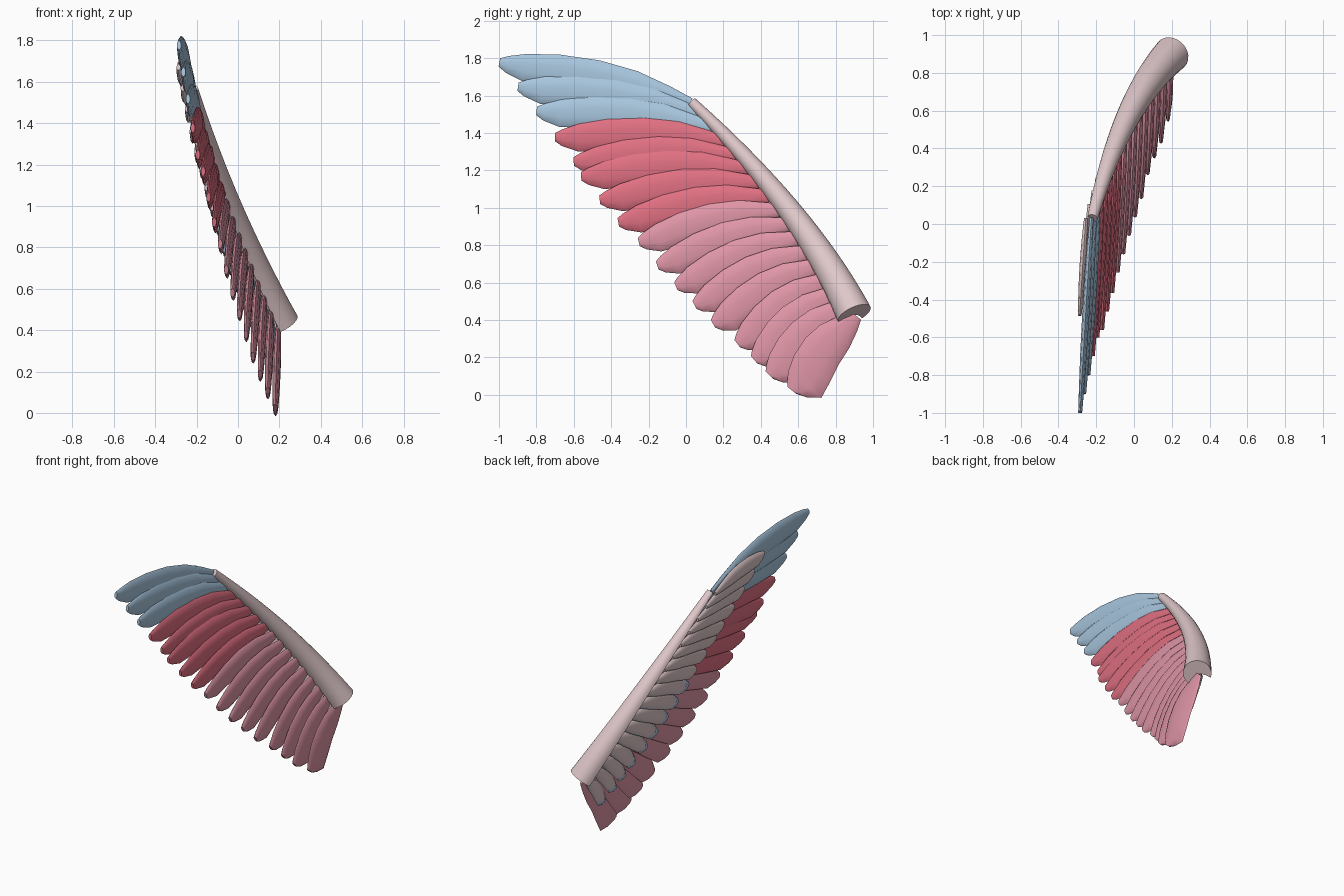
import bpy, bmesh, math
from mathutils import Vector

if "Cube" in bpy.data.objects:
    bpy.data.objects.remove(bpy.data.objects["Cube"])


def make_material(name, srgb):
    rgb = [(c / 255 / 12.92) if c < 11 else ((c / 255 + 0.055) / 1.055) ** 2.4 for c in srgb]
    mat = bpy.data.materials.new(name)
    mat.use_nodes = True
    mat.diffuse_color = (*rgb, 1)
    mat.node_tree.nodes["Principled BSDF"].inputs["Base Color"].default_value = (*rgb, 1)
    return mat


PALE = make_material("pale_pink", (224, 200, 202))
BLUE = make_material("sky_blue", (168, 198, 222))
RED = make_material("rose_red", (224, 112, 130))
PINK = make_material("soft_pink", (224, 150, 167))


def loft(name, rings, mat):
    """Skin a list of closed rings and cap both ends."""
    bm = bmesh.new()
    loops = [[bm.verts.new(p) for p in ring] for ring in rings]
    for a, b in zip(loops, loops[1:]):
        n = len(a)
        for k in range(n):
            bm.faces.new((a[k], a[(k + 1) % n], b[(k + 1) % n], b[k]))
    bm.faces.new(loops[0])
    bm.faces.new(loops[-1])
    bmesh.ops.recalc_face_normals(bm, faces=bm.faces)
    mesh = bpy.data.meshes.new(name)
    bm.to_mesh(mesh)
    bm.free()
    mesh.materials.append(mat)
    obj = bpy.data.objects.new(name, mesh)
    bpy.context.collection.objects.link(obj)
    bpy.ops.object.select_all(action='DESELECT')
    obj.select_set(True)
    bpy.context.view_layer.objects.active = obj
    bpy.ops.object.shade_smooth_by_angle(angle=math.radians(40))
    return obj


# Curve of the leading arm
START = Vector((-0.22, 0.03, 1.565))
BEND = Vector((-0.07, 0.635, 0.985))
END = Vector((0.2, 0.9, 0.43))


def arm_point(t):
    return START * (1 - t) ** 2 + BEND * 2 * t * (1 - t) + END * t * t


def arm_tangent(t):
    return ((BEND - START) * (1 - t) + (END - BEND) * t).normalized()


# Leading arm: tapered tube with a hollow along its inner side
def arm_ring(t):
    centre, tangent = arm_point(t), arm_tangent(t)
    opening = Vector((-0.8, -0.5, -0.3))
    opening = (opening - tangent * opening.dot(tangent)).normalized()
    side = tangent.cross(opening)
    radius = 0.028 + 0.068 * t
    ring = []
    for k in range(17):
        a = math.radians(55 + 250 * k / 16)
        ring.append(centre + radius * (opening * math.cos(a) + side * math.sin(a)))
    for k in range(1, 6):
        w = 1 - k / 3
        depth = 0.57 - 0.5 * (1 - w * w)
        ring.append(centre + radius * (opening * depth - side * 0.8 * w))
    return ring


loft("wing_arm", [arm_ring(k / 16) for k in range(17)], PALE)

# Feather outline: position along the quill, leading and trailing width
OUTLINE = [
    (0.0, 0.02, 0.02), (0.12, 0.06, 0.03), (0.3, 0.107, 0.04),
    (0.5, 0.125, 0.045), (0.7, 0.115, 0.055), (0.87, 0.085, 0.062),
    (0.96, 0.055, 0.035), (1.0, 0.035, 0.01),
]


def feather(name, root, tip, mat, width=1.0, trail=1.0, thick=0.02):
    quill = tip - root
    lead_dir = Vector((0, quill.z, -quill.y)).normalized()
    rings = []
    for t, lead, back in OUTLINE:
        lead, back = lead * width, back * width * trail
        middle = root + quill * t + lead_dir * (lead - back) / 2
        half = (lead + back) / 2
        depth = thick * (0.35 + 0.65 * math.sin(math.pi * (0.1 + 0.8 * t)))
        rings.append([middle + lead_dir * half * math.cos(a) + Vector((depth * math.sin(a), 0, 0))
                      for a in (math.tau * k / 10 for k in range(10))])
    return loft(name, rings, mat)


# Flight feather tips, from the top of the wing down
TIPS = [
    (-1.0, 1.765), (-0.9, 1.635), (-0.8, 1.505), (-0.7, 1.365), (-0.6, 1.235),
    (-0.56, 1.155), (-0.46, 1.03), (-0.36, 0.91), (-0.25, 0.805), (-0.15, 0.68),
    (-0.05, 0.57), (0.05, 0.47), (0.15, 0.37), (0.28, 0.265), (0.37, 0.18),
    (0.45, 0.1), (0.57, 0.02),
]
LAST = len(TIPS) - 1

for i, (y, z) in enumerate(TIPS):
    s = i / LAST
    root = arm_point(s) + Vector((-0.005, 0, 0))
    tip = Vector((-0.285 + 0.33 * s + 0.135 * s * s, y, z))
    mat = BLUE if i < 3 else RED if i < 8 else PINK
    feather(f"flight_feather_{i + 1}", root, tip, mat, trail=1 + 1.3 * s ** 5)

    # Short covert feathers on the inner side
    inner_root = root + Vector((-0.03, 0, 0))
    reach = inner_root.lerp(tip + Vector((-0.035, 0, 0)), 0.5)
    feather(f"covert_feather_{i + 1}", inner_root, reach, PALE, width=0.62, trail=1.4, thick=0.018)
    if i > 7:
        under_root = root + Vector((-0.022, 0, -0.01))
        under_tip = under_root.lerp(tip + Vector((-0.03, 0, 0)), 0.55)
        feather(f"under_covert_{i + 1}", under_root, under_tip, BLUE, width=0.6, trail=1.4, thick=0.016)
